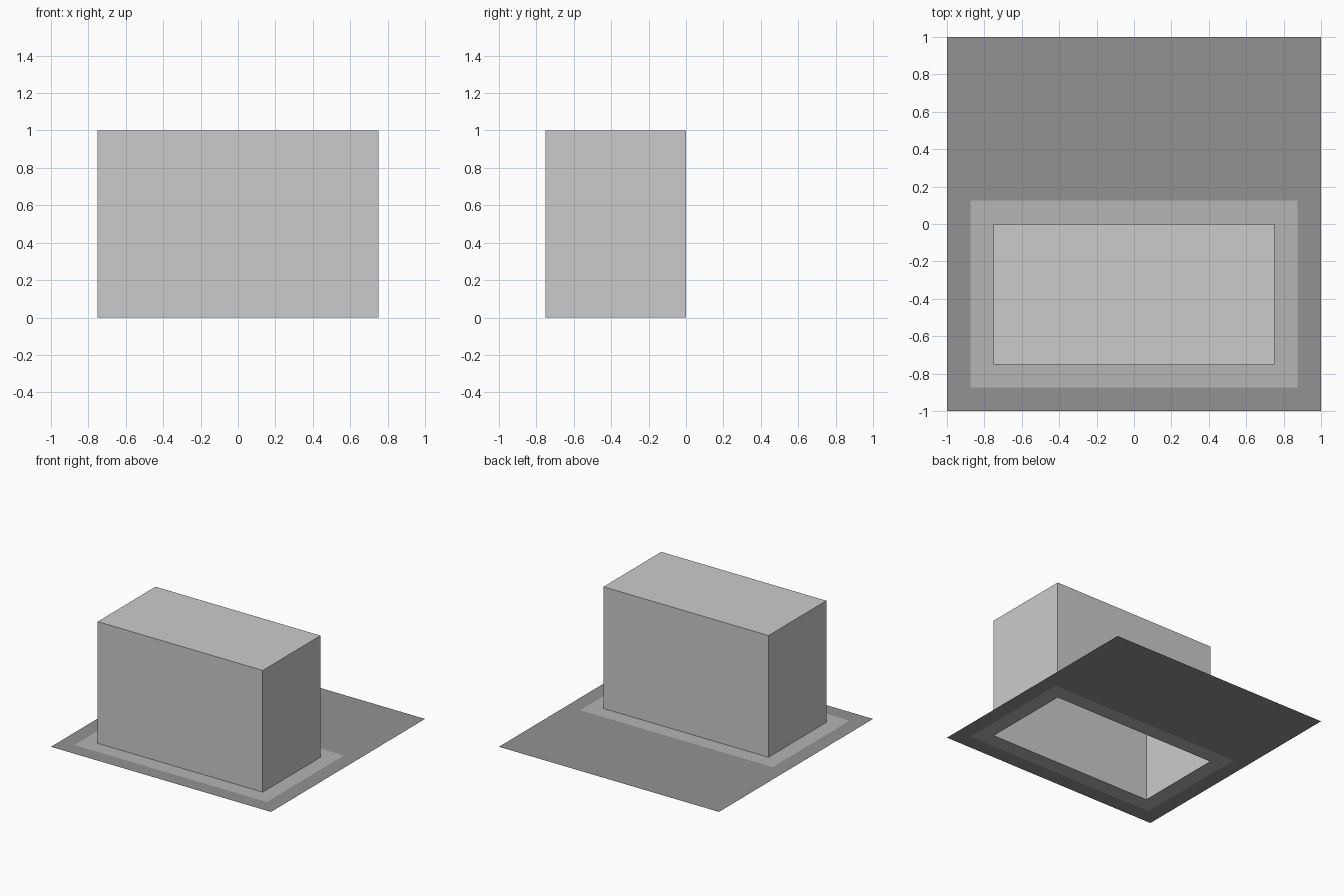
import bpy, bmesh
from mathutils import Matrix, Vector

if "Cube" in bpy.data.objects:
    bpy.data.objects.remove(bpy.data.objects["Cube"])


def grey(name, v):
    m = bpy.data.materials.new(name)
    m.diffuse_color = (v, v, v, 1)
    m.use_nodes = True
    m.node_tree.nodes["Principled BSDF"].inputs["Base Color"].default_value = m.diffuse_color
    return m


def add_object(name, bm, mats=()):
    mesh = bpy.data.meshes.new(name)
    bm.to_mesh(mesh)
    bm.free()
    for m in mats:
        mesh.materials.append(m)
    obj = bpy.data.objects.new(name, mesh)
    bpy.context.collection.objects.link(obj)
    return obj


# Flat ground with a lighter paved border around the open building footprint
xs = [-1, -0.875, -0.75, 0.75, 0.875, 1]
ys = [-1, -0.875, -0.75, 0, 0.125, 1]
bm = bmesh.new()
grid = [[bm.verts.new((x, y, 0)) for y in ys] for x in xs]
for i in range(5):
    for j in range(5):
        if i == 2 and j == 2:
            continue
        f = bm.faces.new((grid[i][j], grid[i + 1][j], grid[i + 1][j + 1], grid[i][j + 1]))
        f.material_index = 1 if 1 <= i <= 3 and 1 <= j <= 3 else 0
add_object("ground", bm, [grey("dark_ground", 0.29), grey("pavement", 0.46)])

# Building block: four walls and a flat roof, open underneath
bm = bmesh.new()
bmesh.ops.create_cube(bm, size=1, matrix=Matrix.LocRotScale(
    Vector((0, -0.375, 0.5)), None, Vector((1.5, 0.75, 1))))
bm.normal_update()
bmesh.ops.delete(bm, geom=[f for f in bm.faces if f.normal.z < -0.5], context='FACES')
add_object("building", bm)
